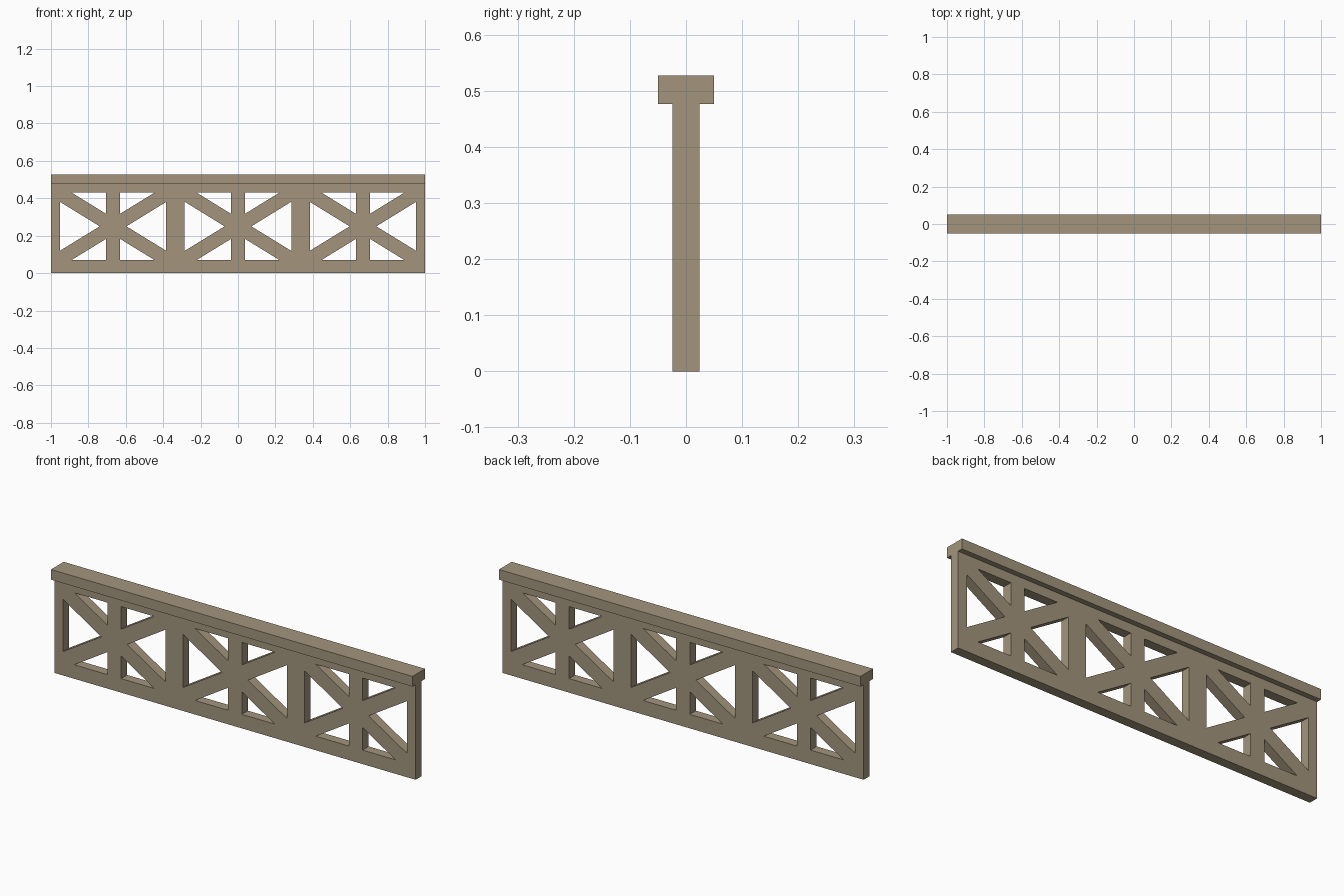
import bpy, bmesh, math
from mathutils import Matrix

if "Cube" in bpy.data.objects:
    bpy.data.objects.remove(bpy.data.objects["Cube"])

stone = bpy.data.materials.new("weathered_wood")
stone.diffuse_color = (0.366, 0.301, 0.202, 1)
stone.use_nodes = True
stone.node_tree.nodes["Principled BSDF"].inputs["Base Color"].default_value = stone.diffuse_color

PANEL_TOP, TOTAL_H = 0.476, 0.527
MID_Z, HALF_H = 0.25, 0.18          # opening centre height, half height
SLOPE, OFFSET = 0.615, 0.044        # diagonal brace slope, half thickness in z
POST = 0.038                        # half width of the centre upright


def add_loop(curve, pts):
    s = curve.splines.new('POLY')
    s.points.add(len(pts) - 1)
    for p, (x, z) in zip(s.points, pts):
        p.co = (x, z, 0, 1)
    s.use_cyclic_u = True


# Pierced panel: outline with six triangular openings per bay
curve = bpy.data.curves.new("panel_profile", 'CURVE')
curve.dimensions = '2D'
curve.fill_mode = 'BOTH'
curve.extrude = 0.024
add_loop(curve, [(-1, 0), (1, 0), (1, PANEL_TOP), (-1, PANEL_TOP)])
for cx, half_w in ((-0.668, 0.283), (0, 0.287), (0.668, 0.283)):
    side_z = SLOPE * half_w - OFFSET
    for sx in (-1, 1):
        # side triangle
        add_loop(curve, [(cx + sx * OFFSET / SLOPE, MID_Z),
                         (cx + sx * half_w, MID_Z + side_z),
                         (cx + sx * half_w, MID_Z - side_z)])
        # upper and lower triangles beside the upright
        for sz in (-1, 1):
            add_loop(curve, [(cx + sx * POST, MID_Z + sz * (SLOPE * POST + OFFSET)),
                             (cx + sx * POST, MID_Z + sz * HALF_H),
                             (cx + sx * (HALF_H - OFFSET) / SLOPE, MID_Z + sz * HALF_H)])

temp = bpy.data.objects.new("panel_profile", curve)
bpy.context.collection.objects.link(temp)
bpy.context.view_layer.update()
deps = bpy.context.evaluated_depsgraph_get()
mesh = bpy.data.meshes.new_from_object(temp.evaluated_get(deps))
bpy.data.objects.remove(temp)

bm = bmesh.new()
bm.from_mesh(mesh)
bmesh.ops.remove_doubles(bm, verts=bm.verts, dist=1e-5)
bmesh.ops.transform(bm, matrix=Matrix.Rotation(math.pi / 2, 4, 'X'), verts=bm.verts)
bmesh.ops.recalc_face_normals(bm, faces=bm.faces)
for f in bm.faces:
    f.smooth = False
    f.material_index = 0
bm.to_mesh(mesh)
bm.free()
mesh.materials.clear()
mesh.materials.append(stone)
panel = bpy.data.objects.new("lattice_panel", mesh)
bpy.context.collection.objects.link(panel)

# Top handrail
bpy.ops.mesh.primitive_cube_add(size=1, location=(0, 0, (PANEL_TOP + TOTAL_H) / 2))
rail = bpy.context.object
rail.name = "top_rail"
rail.scale = (2, 0.1, TOTAL_H - PANEL_TOP)
bpy.ops.object.transform_apply(location=False, rotation=False, scale=True)
rail.data.materials.append(stone)
